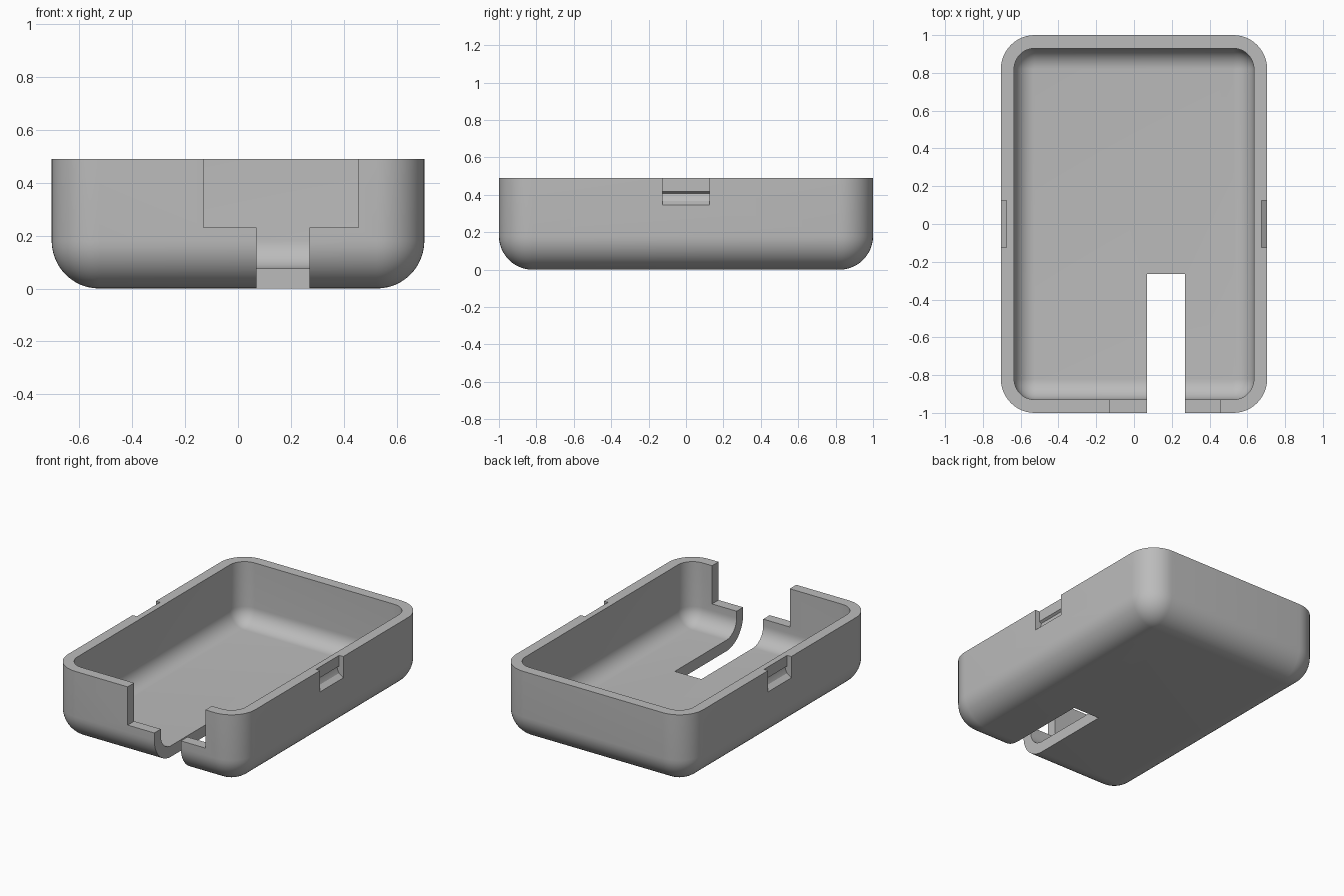
import bpy, bmesh, math
from mathutils import Vector

if "Cube" in bpy.data.objects:
    bpy.data.objects.remove(bpy.data.objects["Cube"])

HALF_X, HALF_Y, HEIGHT = 0.705, 1.0, 0.49
RADIUS, WALL, FLOOR = 0.18, 0.07, 0.075
STEPS = 12

grey = bpy.data.materials.new("plain_grey")
grey.use_nodes = True
colour = (0.5, 0.5, 0.5, 1)
grey.diffuse_color = colour
grey.node_tree.nodes["Principled BSDF"].inputs["Base Color"].default_value = colour


def make_object(name, bm):
    bmesh.ops.recalc_face_normals(bm, faces=bm.faces)
    mesh = bpy.data.meshes.new(name)
    bm.to_mesh(mesh)
    bm.free()
    mesh.materials.append(grey)
    obj = bpy.data.objects.new(name, mesh)
    bpy.context.collection.objects.link(obj)
    return obj


def rounded_ring(bm, hx, hy, r, z):
    """Rounded rectangle of vertices at height z."""
    verts = []
    corners = [(1, 1), (-1, 1), (-1, -1), (1, -1)]
    for q, (sx, sy) in enumerate(corners):
        for i in range(STEPS + 1):
            a = math.pi / 2 * (q + i / STEPS)
            verts.append(bm.verts.new((sx * (hx - r) + r * math.cos(a),
                                       sy * (hy - r) + r * math.sin(a), z)))
    return verts


def tub_rings(bm, inset, bottom):
    """Rings from the bottom of a filleted tub up to its rim."""
    r = RADIUS - inset
    rings = []
    for i in range(STEPS + 1):
        a = math.pi / 2 * i / STEPS
        side = r * (1 - math.sin(a))
        rings.append(rounded_ring(bm, HALF_X - inset - side, HALF_Y - inset - side,
                                  r - side, bottom + r * (1 - math.cos(a))))
    rings.append(rounded_ring(bm, HALF_X - inset, HALF_Y - inset, r, HEIGHT))
    return rings


def prism(name, profile, y0, y1):
    """Extrude an x-z profile along y."""
    bm = bmesh.new()
    face = bm.faces.new([bm.verts.new((x, y0, z)) for x, z in profile])
    new = bmesh.ops.extrude_face_region(bm, geom=[face])["geom"]
    moved = [v for v in new if isinstance(v, bmesh.types.BMVert)]
    bmesh.ops.translate(bm, verts=moved, vec=Vector((0, y1 - y0, 0)))
    return make_object(name, bm)


def block(name, x0, x1, y0, y1, z0, z1):
    return prism(name, [(x0, z0), (x1, z0), (x1, z1), (x0, z1)], y0, y1)


# Tray shell: outer skin up to the rim, then inner skin down to the floor
bm = bmesh.new()
rings = tub_rings(bm, 0, 0) + tub_rings(bm, WALL, FLOOR)[::-1]
for low, high in zip(rings, rings[1:]):
    n = len(low)
    for i in range(n):
        j = (i + 1) % n
        bm.faces.new((low[i], low[j], high[j], high[i]))
bm.faces.new(rings[0])
bm.faces.new(rings[-1])
bmesh.ops.remove_doubles(bm, verts=bm.verts, dist=1e-5)
tray = make_object("tray_shell", bm)

# Cable slot through the floor and wide opening in the front wall
cutters = [block("floor_slot_cutter", 0.07, 0.27, -1.1, -0.265, -0.1, 0.6),
           block("front_opening_cutter", -0.13, 0.455, -1.1, -0.8, 0.23, 0.6)]

# Snap-fit recess with a groove on each side wall
snap = [(0.75, 0.6), (0.674, 0.6), (0.674, 0.417), (0.658, 0.408),
        (0.66, 0.395), (0.672, 0.368), (0.705, 0.345), (0.75, 0.345)]
for side, label in ((1, "left"), (-1, "right")):
    cutters.append(prism(label + "_snap_cutter",
                         [(side * x, z) for x, z in snap], -0.125, 0.125))

bpy.ops.object.select_all(action='DESELECT')
bpy.context.view_layer.objects.active = tray
tray.select_set(True)
for cutter in cutters:
    cutter.hide_render = True
    mod = tray.modifiers.new(cutter.name, 'BOOLEAN')
    mod.operation = 'DIFFERENCE'
    mod.solver = 'EXACT'
    mod.object = cutter
    bpy.ops.object.modifier_apply(modifier=mod.name)
    bpy.data.objects.remove(cutter)

bpy.ops.object.shade_smooth_by_angle(angle=math.radians(25))
